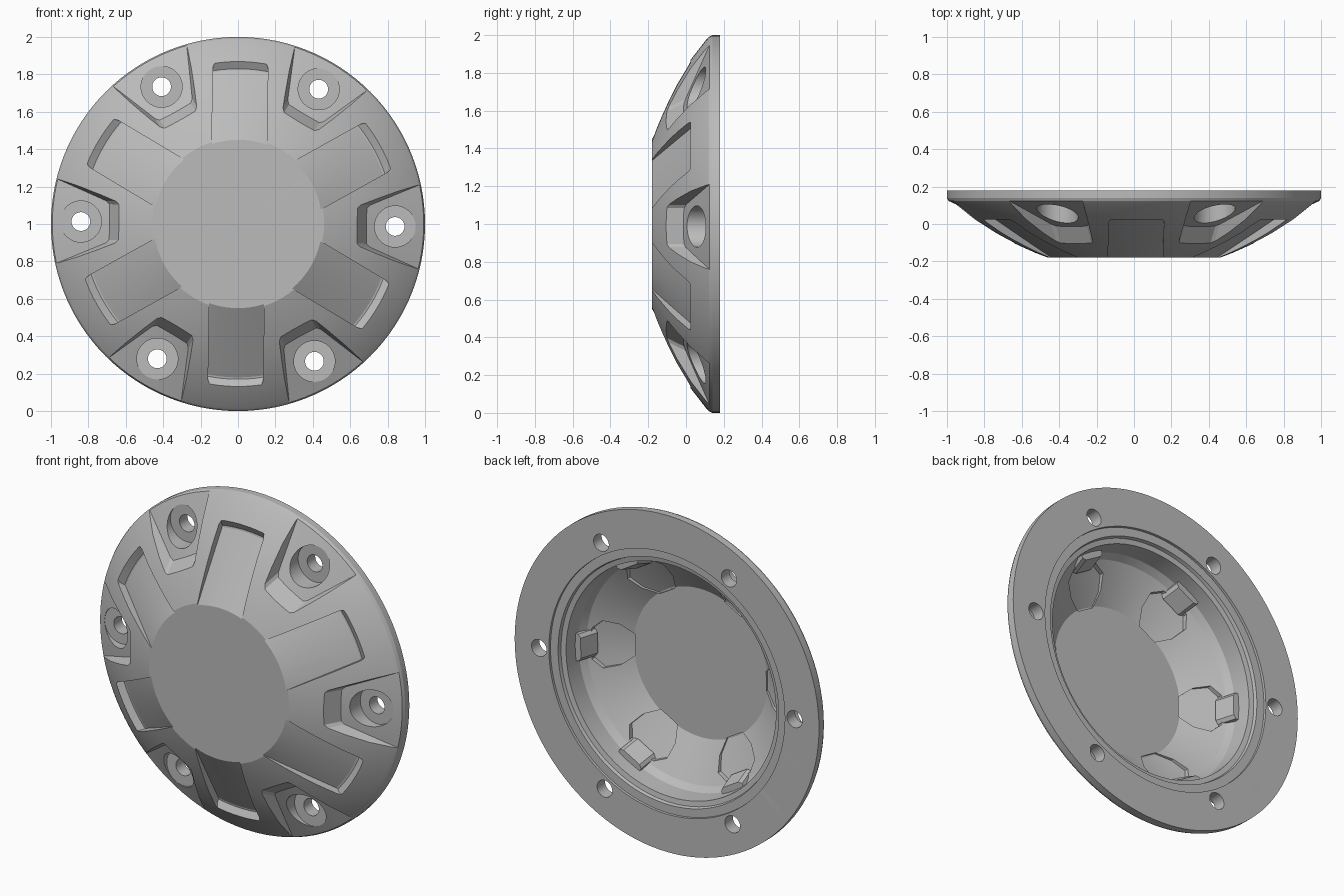
import bpy, bmesh, math
from mathutils import Matrix, Vector

if "Cube" in bpy.data.objects:
    bpy.data.objects.remove(bpy.data.objects["Cube"])

TWIST = -0.9
BOLTS = [TWIST + 60 * k for k in range(6)]
SLOTS = [a + 30 for a in BOLTS]

metal = bpy.data.materials.new("grey metal")
metal.use_nodes = True
GREY = (0.5, 0.5, 0.5, 1)
metal.diffuse_color = GREY
metal.node_tree.nodes["Principled BSDF"].inputs["Base Color"].default_value = GREY


def finish(bm, name):
    bmesh.ops.recalc_face_normals(bm, faces=bm.faces)
    mesh = bpy.data.meshes.new(name)
    bm.to_mesh(mesh)
    bm.free()
    obj = bpy.data.objects.new(name, mesh)
    bpy.context.collection.objects.link(obj)
    obj.location.z = 1
    mesh.materials.append(metal)
    return obj


def revolve(name, profile, steps=120):
    """Closed solid turned around the y axis from (radius, y) points."""
    bm = bmesh.new()
    verts = [bm.verts.new((r, y, 0)) for r, y in profile]
    edges = [bm.edges.new((verts[i - 1], verts[i])) for i in range(len(verts))
             if profile[i - 1][0] + profile[i][0] > 0]
    bmesh.ops.spin(bm, geom=verts + edges, cent=(0, 0, 0), axis=(0, 1, 0),
                   angle=math.tau, steps=steps, use_duplicate=False)
    bmesh.ops.remove_doubles(bm, verts=bm.verts, dist=0.0001)
    return finish(bm, name)


def prisms(name, front, back, y0, y1, angles):
    """Ring of prisms along y from (radial, tangential) outlines."""
    bm = bmesh.new()
    for a in angles:
        turn = Matrix.Rotation(-math.radians(a), 3, 'Y')
        f = [bm.verts.new(turn @ Vector((r, y0, t))) for r, t in front]
        b = [bm.verts.new(turn @ Vector((r, y1, t))) for r, t in back]
        bm.faces.new(f)
        bm.faces.new(b)
        for i in range(len(f)):
            bm.faces.new((f[i - 1], f[i], b[i], b[i - 1]))
    return finish(bm, name)


def combine(obj, other, operation):
    """Apply a boolean and remove the helper."""
    other.hide_render = True
    mod = obj.modifiers.new("cut", 'BOOLEAN')
    mod.operation = operation
    mod.solver = 'EXACT'
    mod.object = other
    bpy.context.view_layer.update()
    graph = bpy.context.evaluated_depsgraph_get()
    mesh = bpy.data.meshes.new_from_object(obj.evaluated_get(graph))
    obj.modifiers.clear()
    obj.data = mesh
    bpy.data.objects.remove(other)


def mirrored(half):
    return half + [(r, -t) for r, t in reversed(half)]


def circle(radius, centre=0.84, n=40):
    return [(centre + radius * math.cos(math.tau * i / n),
             radius * math.sin(math.tau * i / n)) for i in range(n)]


# Domed cover
cover = revolve("domed_cover", [
    (0, -0.18), (0.46, -0.18), (0.53, -0.153), (0.6, -0.122), (0.675, -0.087),
    (0.75, -0.048), (0.87, 0.025), (0.975, 0.106), (0.992, 0.122), (1, 0.14),
    (1, 0.18), (0, 0.18)])

# Hollow back with a stepped lip
cavity = revolve("cavity_cutter", [
    (0, -0.14), (0.44, -0.14), (0.66, -0.01), (0.685, 0.03), (0.69, 0.14),
    (0.72, 0.145), (0.725, 0.165), (0.775, 0.165), (0.78, 0.3), (0, 0.3)])
combine(cover, cavity, 'DIFFERENCE')

# Recessed pads behind the ribs
pad_outline = mirrored([(0.43, 0.06), (0.5, 0.12), (0.58, 0.14), (0.635, 0.09)])
pads = prisms("pad_cutter", pad_outline, pad_outline, -0.3, 0.02, BOLTS)
pad_depth = revolve("pad_depth", [(0.4, -0.152), (0.44, -0.152), (0.66, -0.04),
                                  (0.66, 0.1), (0.4, 0.1)])
combine(pads, pad_depth, 'INTERSECT')
combine(cover, pads, 'DIFFERENCE')

# Radial slots with a sloping end wall
slot_outline = mirrored([(0.3, 0.147), (0.835, 0.147), (0.855, 0.14), (0.868, 0.12)])
slots = prisms("slot_cutter", slot_outline, slot_outline, -0.3, 0.2, SLOTS)
slot_depth = revolve("slot_depth", [(0.44, -0.186), (0.82, 0.043), (0.83, 0.045),
                                    (0.88, 0.018), (0.88, -0.4), (0.44, -0.4)])
combine(slots, slot_depth, 'INTERSECT')
combine(cover, slots, 'DIFFERENCE')


# Flared bolt pockets with drafted walls
def pocket_outline(y):
    x = 0.65 + 0.55 * (y + 0.08)
    return mirrored([(x, 0.095), (x + 0.012, 0.112), (x + 0.6, 0.455)])


pockets = prisms("pocket_cutter", pocket_outline(-0.3), pocket_outline(0.2),
                 -0.3, 0.2, BOLTS)
pocket_depth = revolve("pocket_depth", [(0.4, -0.143), (1.1, 0.172),
                                        (1.1, -0.4), (0.4, -0.4)])
combine(pockets, pocket_depth, 'INTERSECT')
combine(cover, pockets, 'DIFFERENCE')

# Counterbores and bolt holes
for radius, depth in ((0.11, 0.105), (0.05, 0.4)):
    ring = circle(radius)
    combine(cover, prisms("bore_cutter", ring, ring, -0.3, depth, BOLTS), 'DIFFERENCE')

# Bosses behind the pockets
boss_front = mirrored([(0.615, 0.06), (0.63, 0.08), (0.65, 0.08)])
boss_back = mirrored([(0.65, 0.06), (0.665, 0.08), (0.72, 0.08)])
bosses = prisms("pocket_bosses", boss_front, boss_back, -0.05, 0.06, BOLTS)

# Smooth shading with crisp edges
for obj in (cover, bosses):
    bpy.ops.object.select_all(action='DESELECT')
    obj.select_set(True)
    bpy.context.view_layer.objects.active = obj
    bpy.ops.object.shade_smooth_by_angle(angle=math.radians(18))
